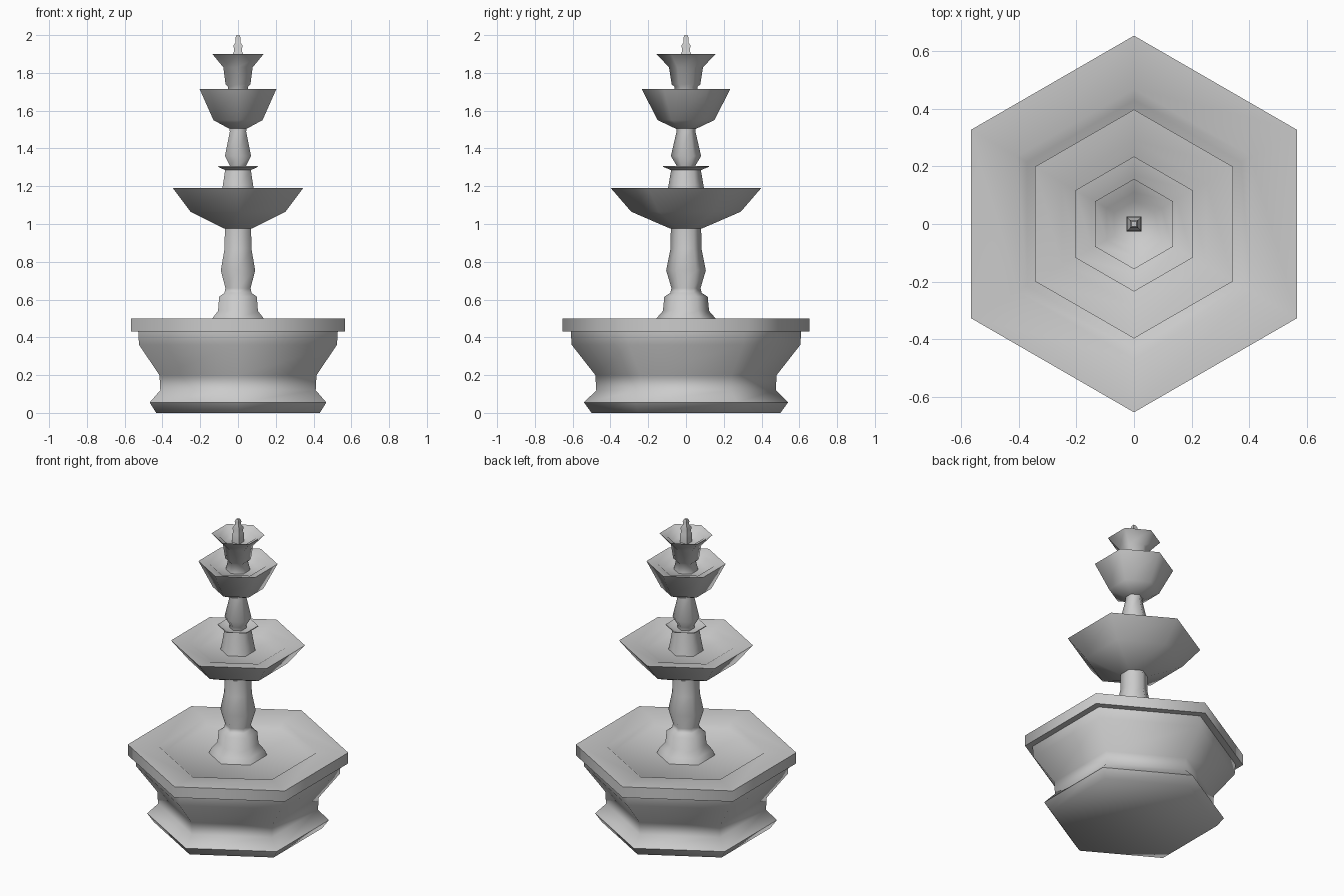
import bpy, bmesh, math

if "Cube" in bpy.data.objects:
    bpy.data.objects.remove(bpy.data.objects["Cube"])

def turned(name, profile, sides=6, start=90):
    """Revolve (corner radius, height) pairs into a closed faceted solid."""
    bm = bmesh.new()
    rings = []
    for r, z in profile:
        rings.append([bm.verts.new((r * math.cos(math.radians(start) + 2 * math.pi * i / sides),
                                    r * math.sin(math.radians(start) + 2 * math.pi * i / sides), z))
                      for i in range(sides)])
    for a, b in zip(rings, rings[1:]):
        for i in range(sides):
            j = (i + 1) % sides
            bm.faces.new((a[i], a[j], b[j], b[i]))
    bm.faces.new(rings[0][::-1])
    bm.faces.new(rings[-1])
    bmesh.ops.recalc_face_normals(bm, faces=bm.faces)
    me = bpy.data.meshes.new(name)
    bm.to_mesh(me)
    bm.free()
    ob = bpy.data.objects.new(name, me)
    bpy.context.collection.objects.link(ob)
    bpy.context.view_layer.objects.active = ob
    ob.select_set(True)
    bpy.ops.object.shade_smooth_by_angle(angle=math.radians(68))
    ob.select_set(False)
    return ob

# Large ground basin with plinth, flared wall, thick rim and shallow pool
turned("ground_basin", [(.50, 0), (.54, .055), (.475, .12), (.48, .20), (.605, .36),
                        (.61, .43), (.655, .43), (.655, .50), (.47, .495), (.43, .465)])

# Lower column with stepped foot
turned("lower_column", [(.175, .46), (.157, .50), (.122, .54), (.115, .615), (.083, .635),
                        (.077, .66), (.105, .755), (.082, .87), (.08, 1.0)])

# Wide middle bowl
turned("wide_bowl", [(.082, .975), (.29, 1.065), (.398, 1.19), (.29, 1.175), (.23, 1.145)])

# Pedestal and small collar dish
turned("pedestal", [(.105, 1.14), (.095, 1.19), (.078, 1.29)])
turned("collar_dish", [(.078, 1.285), (.122, 1.303), (.12, 1.307), (.085, 1.29)])

# Upper baluster column
turned("upper_column", [(.05, 1.28), (.05, 1.31), (.08, 1.36), (.05, 1.49), (.055, 1.53)])

# Deep upper bowl
turned("upper_bowl", [(.055, 1.505), (.15, 1.55), (.235, 1.715), (.17, 1.70), (.13, 1.67)])

# Top cup with neck
turned("top_cup", [(.075, 1.66), (.06, 1.725), (.076, 1.74), (.09, 1.83), (.157, 1.90),
                   (.11, 1.88), (.08, 1.85)])

# Square spout finial
turned("spout", [(.036, 1.84), (.036, 1.905), (.028, 1.915), (.034, 1.945), (.018, 1.962),
                 (.02, 1.985), (.012, 2.0)], sides=4, start=45)
